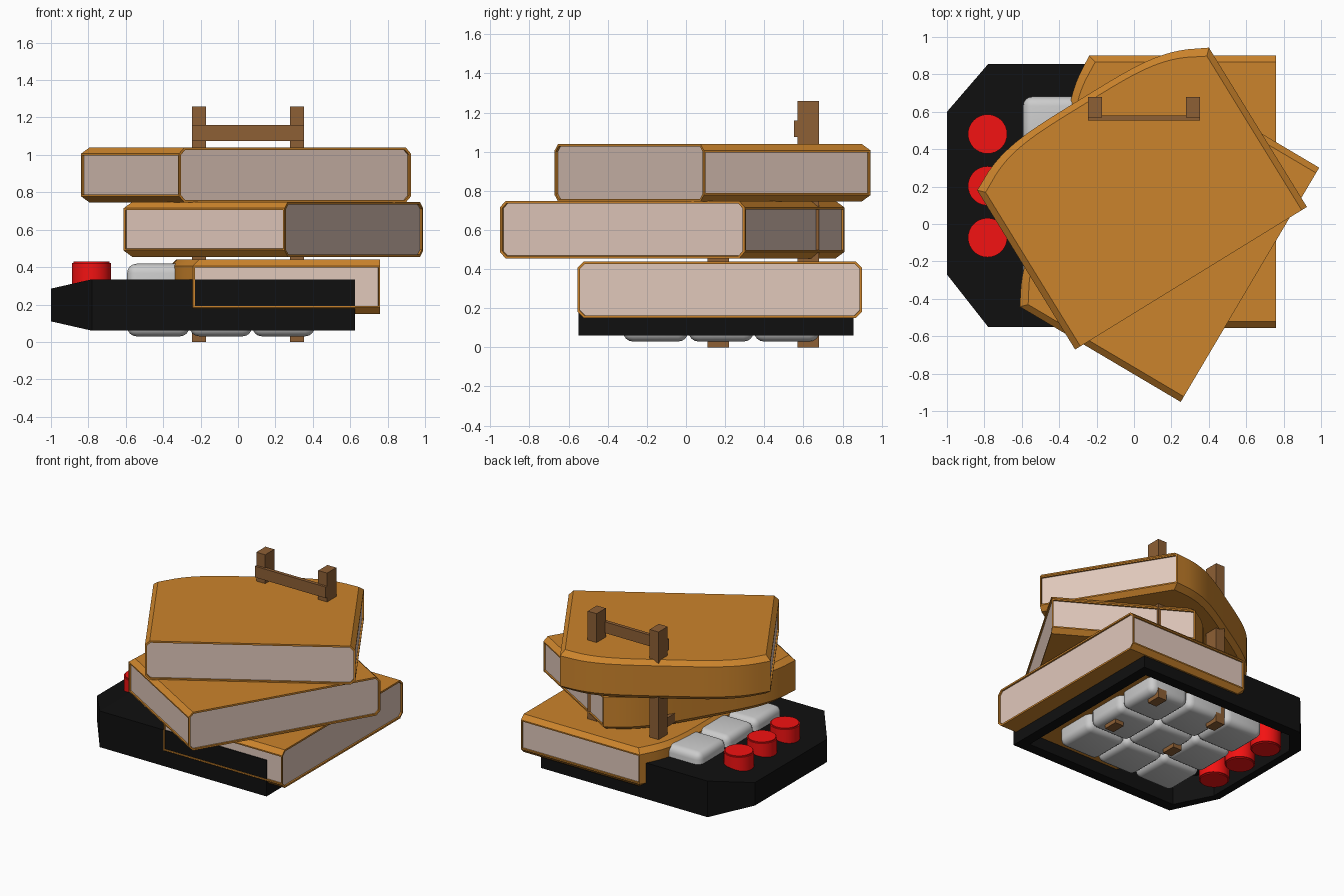
import bpy, bmesh
from math import cos, sin, radians

if "Cube" in bpy.data.objects:
    bpy.data.objects.remove(bpy.data.objects["Cube"])


def mat(name, rgb):
    m = bpy.data.materials.new(name)
    m.diffuse_color = (*rgb, 1)
    m.use_nodes = True
    m.node_tree.nodes["Principled BSDF"].inputs["Base Color"].default_value = m.diffuse_color
    return m


COVER = mat("cover", (0.60, 0.23, 0.025))
PAPER = mat("paper", (0.75, 0.58, 0.50))
WOOD = mat("wood", (0.27, 0.115, 0.035))
RED = mat("red", (0.9, 0.006, 0.006))
BLACK = mat("black", (0.005, 0.005, 0.005))


def finish(bm, name, mats=(), smooth=None):
    bmesh.ops.recalc_face_normals(bm, faces=bm.faces)
    me = bpy.data.meshes.new(name)
    bm.to_mesh(me)
    bm.free()
    ob = bpy.data.objects.new(name, me)
    bpy.context.collection.objects.link(ob)
    for m in mats:
        me.materials.append(m)
    if smooth:
        bpy.ops.object.select_all(action='DESELECT')
        bpy.context.view_layer.objects.active = ob
        ob.select_set(True)
        bpy.ops.object.shade_smooth_by_angle(angle=radians(smooth))
    return ob


def box(name, x0, x1, y0, y1, z0, z1, m=None, bevel=0):
    bm = bmesh.new()
    bmesh.ops.create_cube(bm, size=1)
    for v in bm.verts:
        v.co = ((x0 + x1) / 2 + v.co.x * (x1 - x0),
                (y0 + y1) / 2 + v.co.y * (y1 - y0),
                (z0 + z1) / 2 + v.co.z * (z1 - z0))
    if bevel:
        bmesh.ops.bevel(bm, geom=bm.edges[:], offset=bevel, segments=4,
                        profile=0.5, affect='EDGES')
    return finish(bm, name, [m] if m else [], 40 if bevel else None)


# Book: bulged spine, chamfered cover, recessed paper on three sides
def book(name, fx, fy, angle, z0, z1):
    h, c, bulge, n = 0.7275, 0.033, 0.125, 32
    pts = [(1, -h), (0, -h)]
    for i in range(1, n):
        s = -1 + 2 * i / n
        pts.append((-bulge * (1 - abs(s) ** 4), s * h * 0.985))
    pts += [(0, h), (1, h)]
    ca, sa = cos(radians(angle)), sin(radians(angle))
    bm = bmesh.new()

    def ring(z, d):
        out = []
        for u, v in pts:
            u = u if u == 1 else u + d
            v *= (h - d) / h
            out.append(bm.verts.new((fx + (u - 1) * ca - v * sa,
                                     fy + (u - 1) * sa + v * ca, z)))
        return out

    rings = [ring(z0, c), ring(z0 + c, 0), ring(z1 - c, 0), ring(z1, c)]
    k = len(pts)
    panels = []
    for j in range(3):
        a, b = rings[j], rings[j + 1]
        for i in range(k - 1):
            f = bm.faces.new((a[i], a[i + 1], b[i + 1], b[i]))
            if j == 1 and i in (0, k - 2):
                panels.append(f)
    bm.faces.new(rings[0])
    bm.faces.new(rings[3])
    panels.append(bm.faces.new([r[0] for r in rings] + [r[-1] for r in reversed(rings)]))
    bmesh.ops.recalc_face_normals(bm, faces=bm.faces)
    bmesh.ops.inset_individual(bm, faces=panels, thickness=0.014)
    bmesh.ops.inset_individual(bm, faces=panels, thickness=0.0005, depth=-0.012)
    for f in panels:
        f.material_index = 1
    return finish(bm, name, (COVER, PAPER), 25)


book("bottom_book", 0.76, 0.1725, 0, 0.15, 0.44)
book("middle_book", 0.62, -0.325, -30.6, 0.455, 0.748)
book("top_book", 0.305, -0.29, -58.4, 0.745, 1.04)

# Tray: open underneath, tapered at the left end
outer = [(-1, -0.27), (-0.78, -0.55), (0.625, -0.55),
         (0.625, 0.855), (-0.78, 0.855), (-1, 0.6)]
inner = [(-0.92, -0.24), (-0.745, -0.47), (0.545, -0.47),
         (0.545, 0.775), (-0.745, 0.775), (-0.92, 0.57)]
bm = bmesh.new()


def taper(x):
    return max(0, (-0.78 - x) / 0.22) * 0.05


ot = [bm.verts.new((x, y, 0.335 - taper(x))) for x, y in outer]
ob_ = [bm.verts.new((x, y, 0.06 + taper(x))) for x, y in outer]
ib = [bm.verts.new((x, y, 0.06 + taper(x))) for x, y in inner]
it = [bm.verts.new((x, y, 0.27)) for x, y in inner]
for i in range(6):
    j = (i + 1) % 6
    for a, b in ((ot, ob_), (ob_, ib), (ib, it)):
        bm.faces.new((a[i], a[j], b[j], b[i]))
bm.faces.new(it)
bm.faces.new((ot[0], ot[1], ot[4], ot[5]))
bm.faces.new(ot[1:5])
finish(bm, "tray", [BLACK])

# Rounded pads in a three by three block
for i in range(3):
    for j in range(3):
        x, y = -0.593 + i * 0.335, -0.322 + j * 0.335
        box(f"pad_{i}_{j}", x, x + 0.333, y, y + 0.333, 0.03, 0.418, bevel=0.05)

# Red knobs
for i in range(3):
    bm = bmesh.new()
    bmesh.ops.create_cone(bm, cap_ends=True, segments=32, radius1=0.105,
                          radius2=0.105, depth=0.34)
    rims = [e for e in bm.edges if abs(e.verts[0].co.z - e.verts[1].co.z) < 1e-4]
    bmesh.ops.bevel(bm, geom=rims, offset=0.008, segments=2, affect='EDGES')
    bmesh.ops.translate(bm, verts=bm.verts, vec=(-0.783, -0.073 + i * 0.277, 0.26))
    finish(bm, f"knob_{i}", [RED], 60)

# Wooden frame passing through the stack
for side, x in (("left", -0.245), ("right", 0.277)):
    box(f"rear_post_{side}", x, x + 0.075, 0.57, 0.68, 0, 1.26, WOOD)
    box(f"front_post_{side}", x, x + 0.075, 0.11, 0.22, 0, 0.55, WOOD)
    box(f"side_rail_{side}", x + 0.02, x + 0.055, 0.2, 0.58, 0.48, 0.55, WOOD)
box("back_rail", -0.245, 0.352, 0.553, 0.58, 1.075, 1.16, WOOD)
